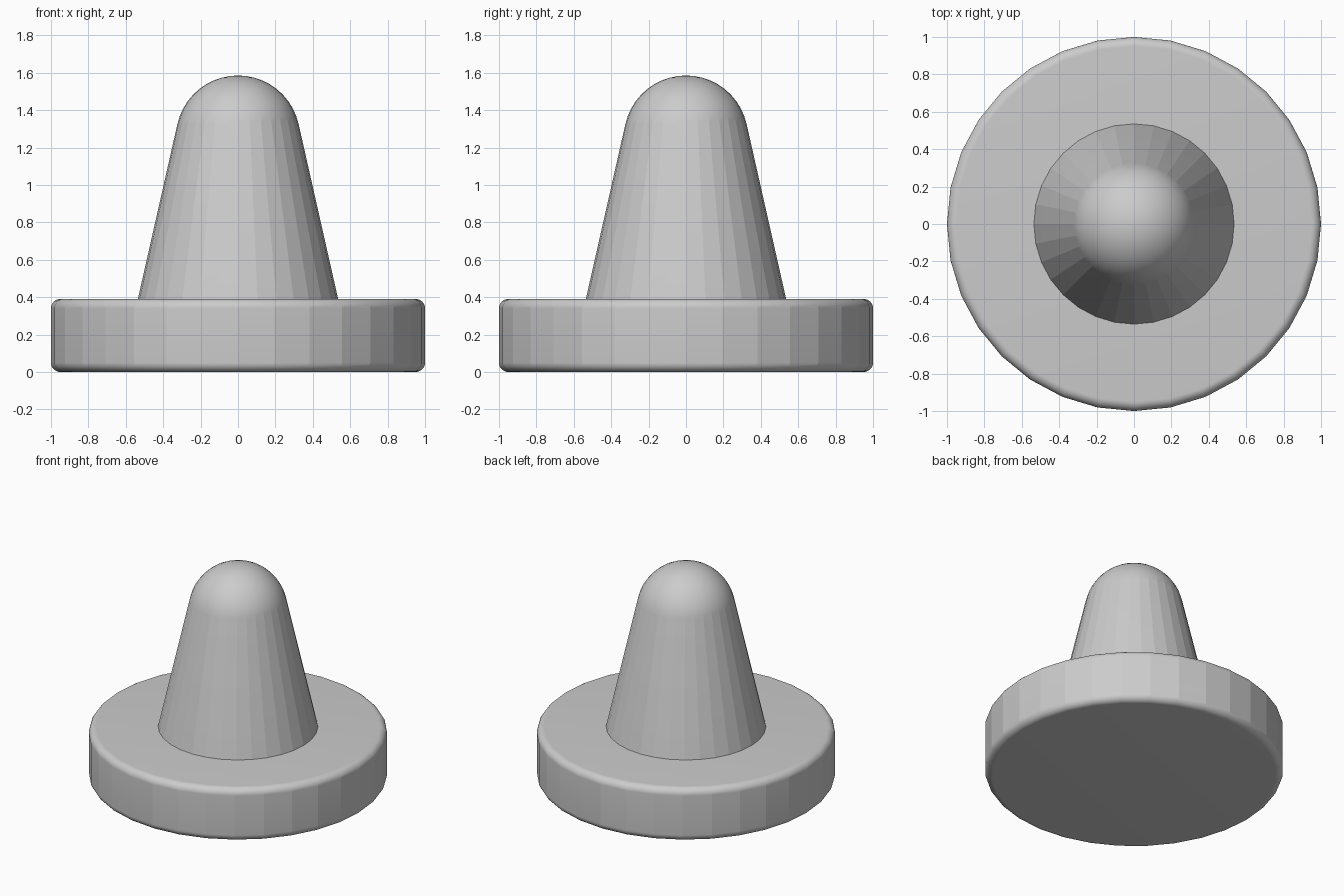
import bpy
import bmesh
from math import sin, cos, pi, radians

SIDES = 32

cube = bpy.data.objects.get("Cube")
if cube:
    bpy.data.objects.remove(cube, do_unlink=True)

grey = bpy.data.materials.new("mid_grey")
grey.use_nodes = True
colour = (0.6, 0.6, 0.6, 1)
grey.diffuse_color = colour
grey.node_tree.nodes["Principled BSDF"].inputs["Base Color"].default_value = colour


def arc(r, z, radius, start, end, steps):
    """Profile points (radius, height) along an arc, angles in degrees."""
    angles = [radians(start + (end - start) * i / steps) for i in range(steps + 1)]
    return [(r + radius * cos(a), z + radius * sin(a)) for a in angles]


def lathe(name, profile):
    """Turn a profile that starts and ends on the axis into a closed solid."""
    bm = bmesh.new()
    verts = [bm.verts.new((r, 0, z)) for r, z in profile]
    edges = [bm.edges.new(pair) for pair in zip(verts, verts[1:])]
    bmesh.ops.spin(bm, geom=verts + edges, axis=(0, 0, 1), cent=(0, 0, 0),
                   angle=2 * pi, steps=SIDES, use_merge=True)
    bmesh.ops.remove_doubles(bm, verts=bm.verts[:], dist=0.0005)
    bmesh.ops.recalc_face_normals(bm, faces=bm.faces[:])
    mesh = bpy.data.meshes.new(name)
    bm.to_mesh(mesh)
    bm.free()
    mesh.materials.append(grey)
    obj = bpy.data.objects.new(name, mesh)
    bpy.context.collection.objects.link(obj)
    bpy.ops.object.select_all(action="DESELECT")
    obj.select_set(True)
    bpy.context.view_layer.objects.active = obj
    # Keep the facets around the sides crisp, the rounded rims soft
    bpy.ops.object.shade_smooth_by_angle(angle=radians(10.5))
    return obj


# Round base disc with rounded rims
HEIGHT, RIM = 0.39, 0.05
lathe("base_disc", [(0, 0)]
      + arc(1 - RIM, RIM, RIM, -90, 0, 10)
      + arc(1 - RIM, HEIGHT - RIM, RIM, 0, 90, 10)
      + [(0, HEIGHT)])

# Tapered peg with a domed tip
DOME, TOP = 0.332, 1.585
lathe("tapered_peg", [(0, HEIGHT - 0.02), (0.54, HEIGHT - 0.02)]
      + arc(0, TOP - DOME, DOME, 12.75, 90, 10))
